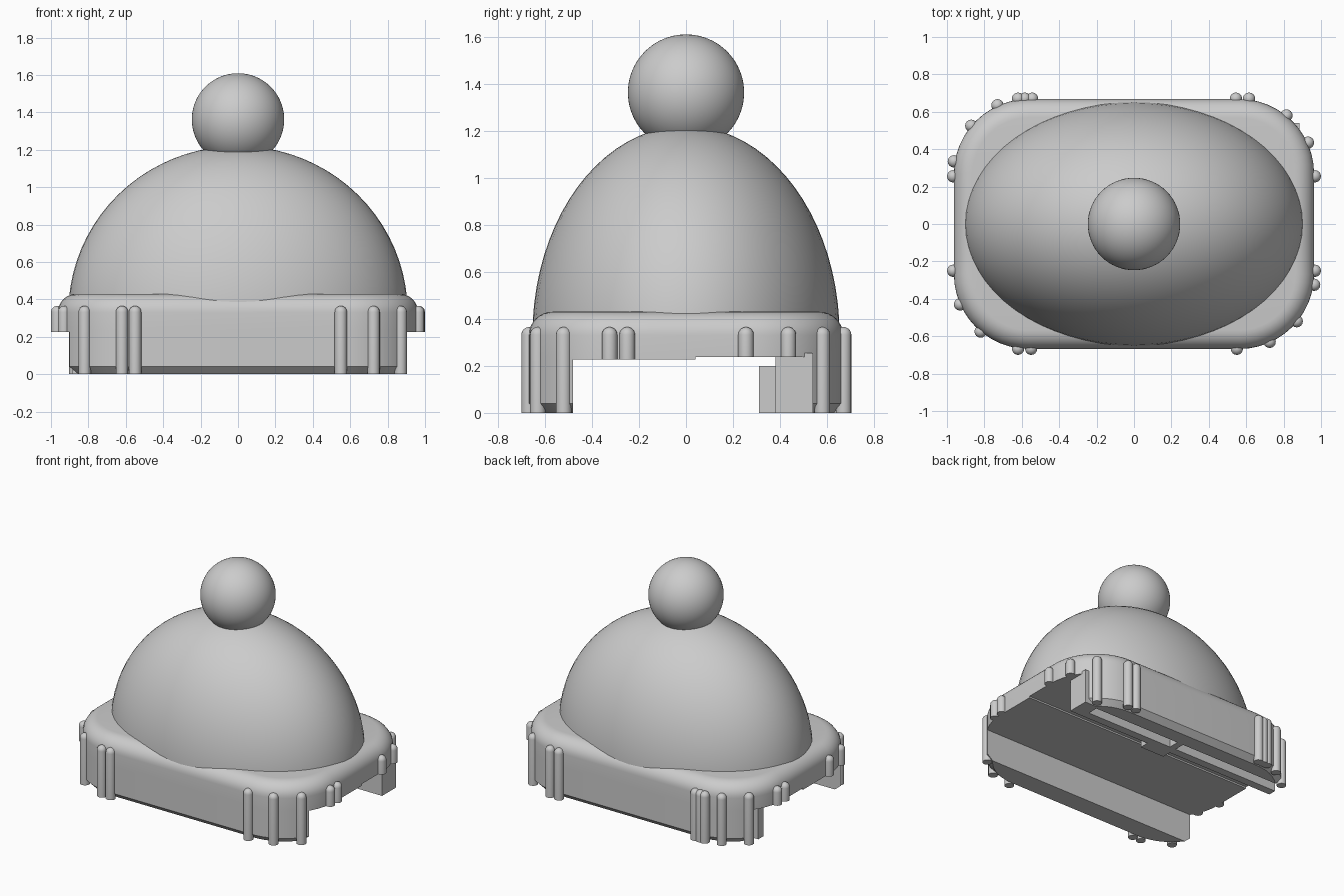
import bpy
import bmesh
import math
from mathutils import Vector

if "Cube" in bpy.data.objects:
    bpy.data.objects.remove(bpy.data.objects["Cube"], do_unlink=True)

grey = bpy.data.materials.new("plain_grey")
grey.use_nodes = True
colour = (0.6, 0.6, 0.6, 1)
grey.diffuse_color = colour
grey.node_tree.nodes["Principled BSDF"].inputs["Base Color"].default_value = colour

HALF_X, HALF_Y, CORNER = 0.963, 0.668, 0.4
FLOOR, FRONT_FLOOR = 0.238, 0.226


def finish(name, bm, smooth_angle=None):
    bmesh.ops.recalc_face_normals(bm, faces=bm.faces)
    mesh = bpy.data.meshes.new(name)
    bm.to_mesh(mesh)
    bm.free()
    mesh.materials.append(grey)
    obj = bpy.data.objects.new(name, mesh)
    bpy.context.collection.objects.link(obj)
    if smooth_angle:
        bpy.ops.object.select_all(action="DESELECT")
        obj.select_set(True)
        bpy.context.view_layer.objects.active = obj
        bpy.ops.object.shade_smooth_by_angle(angle=math.radians(smooth_angle))


def slice_off(bm, point, normal):
    """Remove everything on the normal's side of a plane and cap the cut."""
    cut = bmesh.ops.bisect_plane(
        bm, geom=bm.verts[:] + bm.edges[:] + bm.faces[:],
        plane_co=point, plane_no=normal, clear_outer=True)
    edges = [e for e in cut["geom_cut"] if isinstance(e, bmesh.types.BMEdge)]
    bmesh.ops.contextual_create(bm, geom=edges)


def rounded_outline(inset, steps=12):
    """Rounded rectangle, shrunk evenly by inset."""
    radius = CORNER - inset
    points = []
    for quarter, (sx, sy) in enumerate([(1, 1), (-1, 1), (-1, -1), (1, -1)]):
        for i in range(steps + 1):
            a = math.pi / 2 * (quarter + i / steps)
            points.append((sx * (HALF_X - CORNER) + radius * math.cos(a),
                           sy * (HALF_Y - CORNER) + radius * math.sin(a)))
    return points


def rounded_solid(levels):
    """Loft of rounded outlines through (inset, height) levels."""
    bm = bmesh.new()
    rings = [[bm.verts.new((x, y, z)) for x, y in rounded_outline(inset)]
             for inset, z in levels]
    for low, high in zip(rings, rings[1:]):
        for i in range(len(low)):
            j = (i + 1) % len(low)
            bm.faces.new((low[i], low[j], high[j], high[i]))
    bm.faces.new(rings[0][::-1])
    bm.faces.new(rings[-1])
    return bm


def box(name, x0, x1, y0, y1, z0, z1):
    bm = bmesh.new()
    bmesh.ops.create_cube(bm, size=1)
    for v in bm.verts:
        v.co = Vector((x1 if v.co.x > 0 else x0,
                       y1 if v.co.y > 0 else y0,
                       z1 if v.co.z > 0 else z0))
    finish(name, bm)


def ball(name, centre, radii, base):
    """Ellipsoid cut flat at height base, inside the part below it."""
    bm = bmesh.new()
    bmesh.ops.create_uvsphere(bm, u_segments=64, v_segments=40, radius=1)
    for v in bm.verts:
        v.co = Vector(centre) + Vector([c * r for c, r in zip(v.co, radii)])
    slice_off(bm, (0, 0, base), (0, 0, -1))
    finish(name, bm, 60)


# Rim with a rounded upper edge
fillet = 0.1
levels = [(0, FLOOR)]
for i in range(9):
    a = math.pi / 2 * i / 8
    levels.append((fillet * (1 - math.cos(a)), 0.33 + fillet * math.sin(a)))
finish("rim", rounded_solid(levels), 30)

# Front and back skirts: slices of the rim outline with a chamfered foot
for name, cut, side in (("front_skirt", -0.48, 1), ("back_skirt", 0.52, -1)):
    bm = rounded_solid([(0.04, 0), (0, 0.04), (0, FLOOR)])
    slice_off(bm, (0, cut, 0), (0, side, 0))
    finish(name, bm, 30)

# Slightly deeper front half of the underside
bm = rounded_solid([(0, FRONT_FLOOR), (0, FLOOR)])
slice_off(bm, (0, 0.04, 0), (0, 1, 0))
finish("underside_plate", bm, 30)

# Clip frame behind the back skirt
box("clip_wall", -0.885, 0.86, 0.38, 0.44, 0, FLOOR)
box("clip_end_block", 0.77, 0.885, 0.38, 0.54, 0, 0.255)
box("clip_rib", 0, 0.05, 0.43, 0.53, 0, FLOOR)
box("clip_tab", 0, 0.2, 0.31, 0.39, 0, 0.2)

# Dome and top ball
ball("dome", (0, 0, 0.33), (0.907, 0.653, 0.89), 0.33)
ball("top_ball", (0, 0, 1.362), (0.247, 0.247, 0.247), 1.16)


def bead(name, x, y):
    """Upright rod with a rounded top; shorter where there is no skirt."""
    r, top = 0.033, 0.365
    bottom = 0 if abs(y) > 0.48 else FLOOR if y > 0 else FRONT_FLOOR
    bm = bmesh.new()
    bmesh.ops.create_uvsphere(bm, u_segments=16, v_segments=12, radius=r)
    bmesh.ops.delete(bm, geom=[v for v in bm.verts if v.co.z < -r * 0.1],
                     context="VERTS")
    rim_edges = [e for e in bm.edges if e.is_boundary]
    made = bmesh.ops.extrude_edge_only(bm, edges=rim_edges)["geom"]
    bmesh.ops.translate(bm, vec=(x, y, top - r), verts=bm.verts[:])
    for v in made:
        if isinstance(v, bmesh.types.BMVert):
            v.co.z = bottom
    bmesh.ops.contextual_create(bm, geom=[e for e in bm.edges if e.is_boundary])
    finish(name, bm, 40)


# Beads scattered round the corners
beads = [(-0.62, -0.667), (-0.55, -0.667), (0.55, -0.667), (0.725, -0.63),
         (0.87, -0.52), (-0.82, -0.575), (-0.93, -0.43), (-0.967, -0.25),
         (0.967, -0.25), (0.963, -0.325), (0.967, 0.255), (0.93, 0.435),
         (0.815, 0.58), (0.615, 0.67), (0.545, 0.67), (-0.967, 0.255),
         (-0.963, 0.335), (-0.87, 0.525), (-0.73, 0.635), (-0.62, 0.67),
         (-0.585, 0.67), (-0.545, 0.67)]
for number, (x, y) in enumerate(beads, 1):
    bead(f"bead_{number}", x, y)
